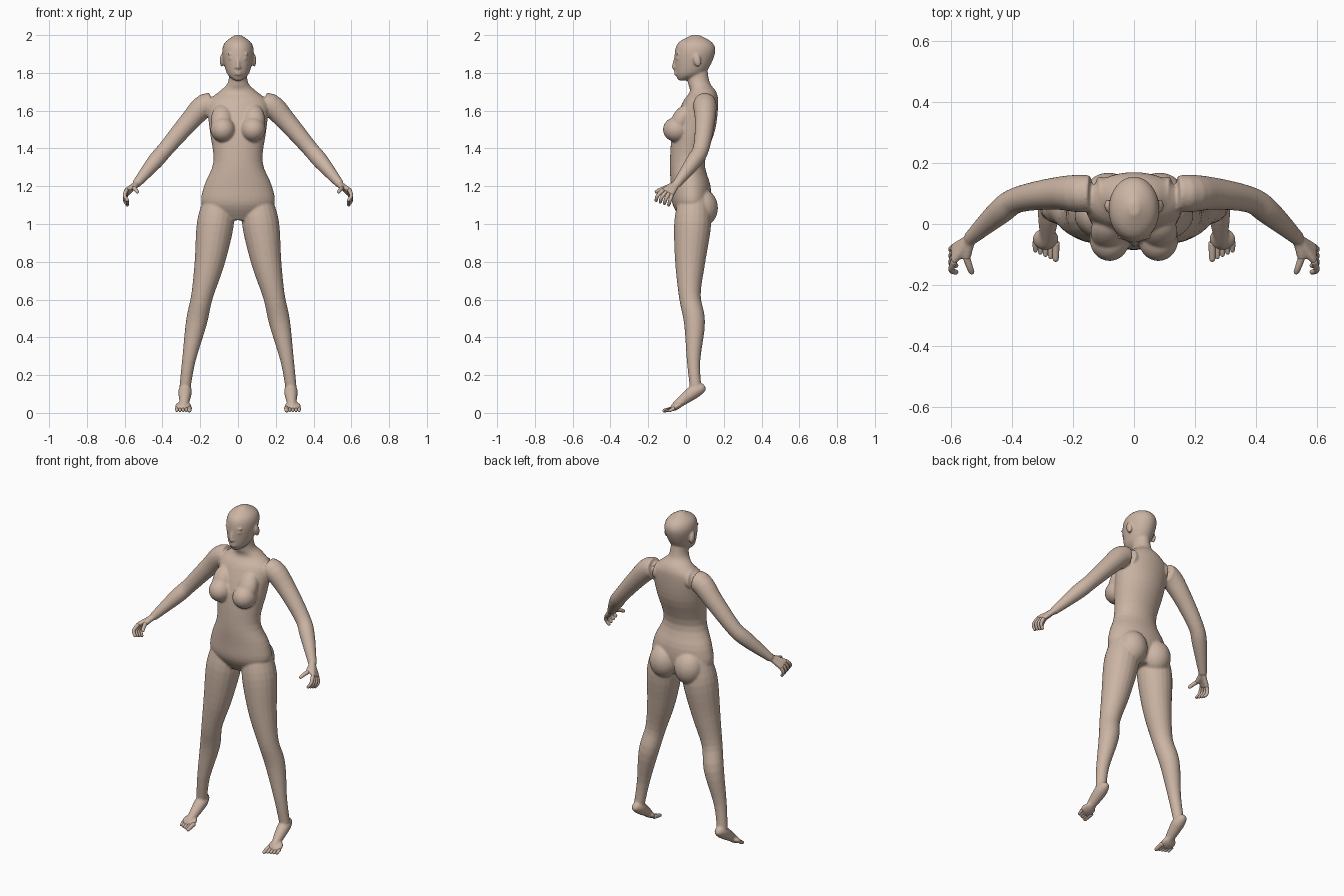
import bpy, bmesh
from math import cos, sin, pi
from mathutils import Vector, Matrix

old = bpy.data.objects.get("Cube")
if old:
    bpy.data.objects.remove(old)

skin = bpy.data.materials.new("skin")
skin.use_nodes = True
skin.diffuse_color = (0.6, 0.46, 0.37, 1)
shader = skin.node_tree.nodes["Principled BSDF"]
shader.inputs["Base Color"].default_value = skin.diffuse_color


def blend_sections(sections, steps=4):
    """Add in-between sections along a Catmull-Rom curve."""
    sections = [Vector(section) for section in sections]
    last = len(sections) - 1
    blended = []
    for i in range(last):
        start, end = sections[i], sections[i + 1]
        leave = (end - sections[max(i - 1, 0)]) / 2
        arrive = (sections[min(i + 2, last)] - start) / 2
        for step in range(steps):
            t = step / steps
            ease = t * t * (3 - 2 * t)
            blended.append(start.lerp(end, ease) + leave * t * (1 - t) ** 2
                           - arrive * t * t * (1 - t))
    return blended + [sections[last]]


def skin_rings(bm, rings):
    """Bridge rings of points into a closed form."""
    rings = [[bm.verts.new(point) for point in ring] for ring in rings]
    faces = [bm.faces.new(rings[0]), bm.faces.new(rings[-1])]
    for lower, upper in zip(rings, rings[1:]):
        for k in range(len(lower)):
            faces.append(bm.faces.new((lower[k - 1], lower[k], upper[k], upper[k - 1])))
    bmesh.ops.recalc_face_normals(bm, faces=faces)


def oval(centre, across, along, count):
    angles = [2 * pi * k / count for k in range(count)]
    return [centre + across * cos(angle) + along * sin(angle) for angle in angles]


def trunk(bm, *sections):
    """Level oval sections given as height, half width, front and back."""
    rings = []
    for height, half_width, front, back in blend_sections(sections):
        centre = Vector((0, (front + back) / 2, height))
        depth = Vector((0, (back - front) / 2, 0))
        rings.append(oval(centre, Vector((half_width, 0, 0)), depth, 40))
    skin_rings(bm, rings)


def limb(bm, side, *sections):
    """Round sections given as a centre and a radius, square to the path."""
    sections = blend_sections(sections)
    centres = [Vector((x * side, y, z)) for x, y, z, radius in sections]
    last = len(centres) - 1
    rings = []
    for i, centre in enumerate(centres):
        path = (centres[min(i + 1, last)] - centres[max(i - 1, 0)]).normalized()
        along = path.cross(Vector((1, 0, 0))).normalized()
        radius = sections[i].w
        rings.append(oval(centre, along.cross(path) * radius, along * radius, 20))
    skin_rings(bm, rings)


def digit(bm, side, radius, *joints):
    """Tapering tube with a rounded tip."""
    joints = [Vector(joint) for joint in joints]
    sections = [(*joint, radius * (1 - i / 8)) for i, joint in enumerate(joints)]
    tip = joints[-1]
    reach = (tip - joints[-2]).normalized() * radius
    limb(bm, side, *sections, (*(tip + reach / 2), radius / 2), (*(tip + reach * 0.7), radius / 5))


def ball(bm, side, centre, radii, tilt=0):
    x, y, z = centre
    place = Matrix.Translation((x * side, y, z)) @ Matrix.Rotation(tilt, 4, 'X')
    bmesh.ops.create_uvsphere(bm, u_segments=24, v_segments=16, radius=1,
                              matrix=place @ Matrix.Diagonal((*radii, 1)))


def finish(bm, name):
    mesh = bpy.data.meshes.new(name)
    bm.to_mesh(mesh)
    bm.free()
    mesh.materials.append(skin)
    mesh.shade_smooth()
    part = bpy.data.objects.new(name, mesh)
    bpy.context.collection.objects.link(part)
    return part


body = bmesh.new()

# Torso and neck, from the pelvis up
trunk(body, (1.02, .1, -.02, .1), (1.1, .19, -.07, .13), (1.2, .18, -.08, .13),
      (1.33, .13, -.085, .1), (1.5, .15, -.07, .155), (1.64, .16, -.02, .17),
      (1.7, .1, .02, .16), (1.75, .053, .01, .125), (1.85, .045, 0, .11))

# Head, from the chin up
trunk(body, (1.76, .02, -.04, 0), (1.8, .06, -.055, .1), (1.9, .083, -.06, .153),
      (1.96, .07, -.04, .14), (2, .015, .03, .07))

# Nose and lips
digit(body, 1, .01, (0, -.05, 1.89), (0, -.06, 1.86), (0, -.07, 1.83))
for height in (1.806, 1.793):
    ball(body, 1, (0, -.05, height), (.022, .014, .007))

for side, word in ((1, "left"), (-1, "right")):
    # Eyelid, brow, nostril and ear
    ball(body, side, (.033, -.044, 1.878), (.017, .01, .008))
    ball(body, side, (.034, -.044, 1.9), (.024, .01, .006))
    ball(body, side, (.01, -.06, 1.828), (.008, .01, .007))
    ball(body, side, (.086, .06, 1.865), (.011, .02, .034), tilt=.2)

    # Chest, the slope above it, and seat
    ball(body, side, (.08, -.05, 1.5), (.066, .072, .066))
    ball(body, side, (.085, -.026, 1.55), (.058, .05, .09), tilt=-.5)
    ball(body, side, (.084, .085, 1.085), (.086, .084, .1))

    # Leg, from hip to ankle
    limb(body, side, (.1, .04, 1.13, .08), (.12, .035, 1, .098), (.15, .022, .8, .08),
         (.19, .02, .62, .058), (.22, .045, .48, .056), (.26, .04, .28, .036),
         (.28, .05, .14, .03))

    # Foot on its toes, from heel to ball
    limb(body, side, (.28, .1, .14, .015), (.28, .08, .13, .028), (.28, .04, .11, .036),
         (.285, -.04, .05, .024), (.29, -.07, .03, .015))
    ball(body, side, (.29, -.05, .035), (.044, .04, .018), tilt=.5)

    # Arm, from collar to wrist
    limb(body, side, (.08, .1, 1.63, .05), (.17, .1, 1.63, .062), (.26, .1, 1.54, .053),
         (.38, .08, 1.4, .043), (.44, .04, 1.33, .042), (.54, -.05, 1.21, .023))

    # Palm and curled fingers, index to little
    fingers = bmesh.new()
    wrist = Vector((.535, -.045, 1.215))
    for i in range(4):
        knuckle = Vector((.59, -.12, 1.18)) + i * Vector((0, .015, -.008))
        bend = knuckle + Vector((.01, .007 * i - .03, -.03))
        tip = bend + Vector((-.015, -.008, -.025))
        digit(body, side, .016, wrist, wrist.lerp(knuckle, .5), knuckle)
        digit(fingers, side, .011, knuckle, bend, tip)

    # Thumb
    thumb_base = Vector((.55, -.11, 1.19))
    digit(body, side, .016, wrist, thumb_base)
    digit(fingers, side, .012, thumb_base, (.54, -.14, 1.18), (.533, -.157, 1.17))
    finish(fingers, word + "_fingers")

    # Toes, big to little
    toes = bmesh.new()
    for i in range(5):
        root = Vector((.257 + i / 60, -.06, .025))
        tip = root + Vector((0, i / 140 - .055, -.013))
        digit(toes, side, .013 if i == 0 else .01, root, root.lerp(tip, .6), tip)
    finish(toes, word + "_toes")

# Fuse the overlapping forms into one soft skin
figure = finish(body, "body")
fuse = figure.modifiers.new("fuse", 'REMESH')
fuse.mode = 'VOXEL'
fuse.voxel_size = 0.006
fuse.use_smooth_shade = True
soften = figure.modifiers.new("soften", 'SMOOTH')
soften.iterations = 5
